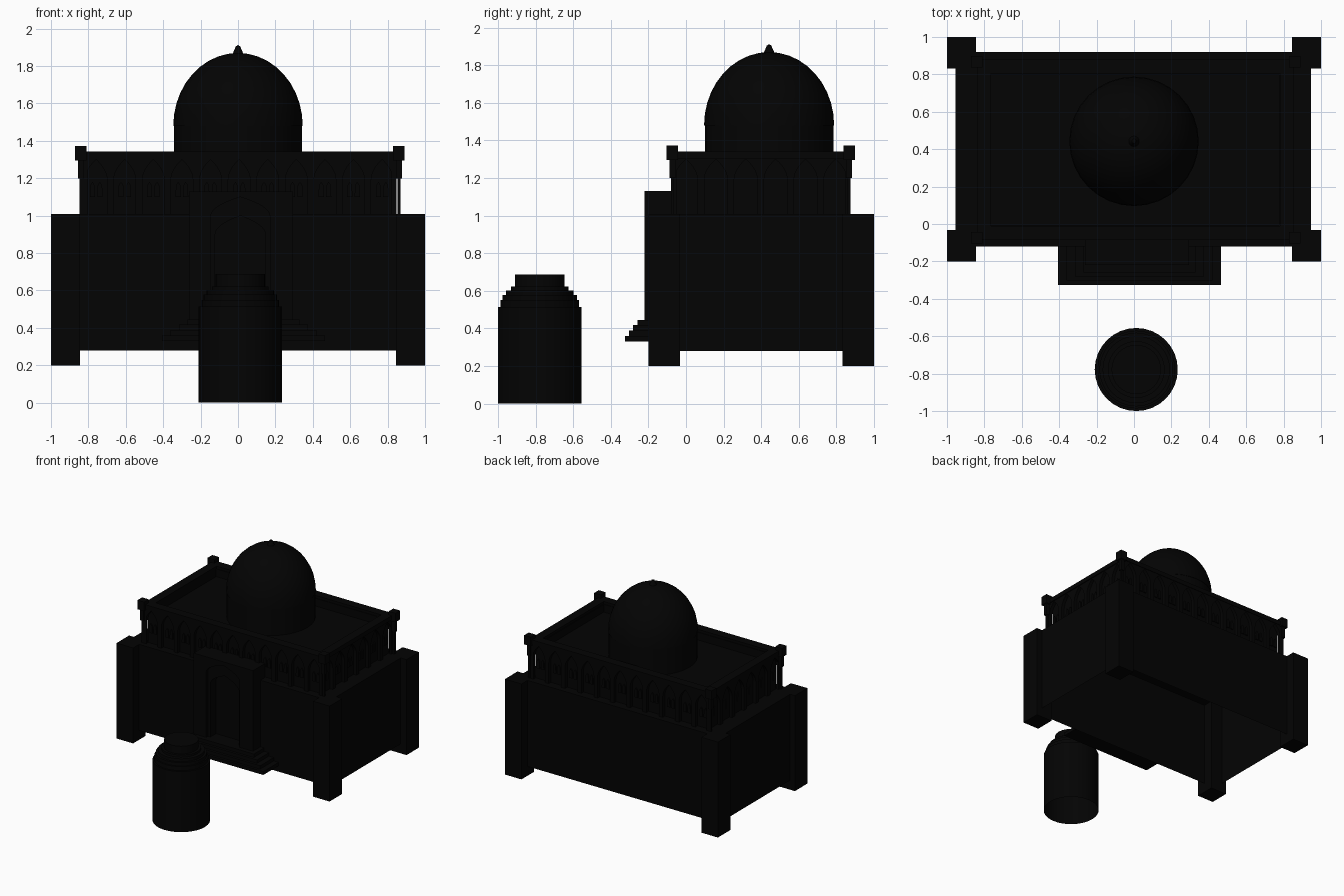
import bpy, bmesh, math
from mathutils import Vector, Matrix

if "Cube" in bpy.data.objects:
    bpy.data.objects.remove(bpy.data.objects["Cube"])

mat = bpy.data.materials.new("dark_stone")
mat.diffuse_color = (0.001, 0.001, 0.001, 1)
mat.use_nodes = True
mat.node_tree.nodes["Principled BSDF"].inputs["Base Color"].default_value = mat.diffuse_color


def finish(name, bm, smooth=False):
    bmesh.ops.recalc_face_normals(bm, faces=bm.faces)
    me = bpy.data.meshes.new(name)
    bm.to_mesh(me)
    bm.free()
    ob = bpy.data.objects.new(name, me)
    bpy.context.collection.objects.link(ob)
    me.materials.append(mat)
    if smooth:
        bpy.ops.object.select_all(action='DESELECT')
        ob.select_set(True)
        bpy.context.view_layer.objects.active = ob
        bpy.ops.object.shade_smooth_by_angle(angle=math.radians(35))
    return ob


def add_box(bm, x0, x1, y0, y1, z0, z1):
    m = Matrix.Translation(((x0 + x1) / 2, (y0 + y1) / 2, (z0 + z1) / 2))
    m = m @ Matrix.Diagonal((x1 - x0, y1 - y0, z1 - z0, 1))
    bmesh.ops.create_cube(bm, size=1, matrix=m)


def boxes(name, *dims):
    bm = bmesh.new()
    for d in dims:
        add_box(bm, *d)
    return finish(name, bm)


def frame(name, x0, x1, y0, y1, z0, z1, t):
    return boxes(name, (x0, x1, y0, y0 + t, z0, z1), (x0, x1, y1 - t, y1, z0, z1),
                 (x0, x0 + t, y0 + t, y1 - t, z0, z1), (x1 - t, x1, y0 + t, y1 - t, z0, z1))


def lathe(name, profile, cx, cy, n=32):
    bm = bmesh.new()
    vs = [bm.verts.new((cx + r, cy, z)) for r, z in profile]
    es = [bm.edges.new(p) for p in zip(vs, vs[1:])]
    bmesh.ops.spin(bm, geom=vs + es, cent=(cx, cy, 0), axis=(0, 0, 1),
                   angle=2 * math.pi, steps=n, use_merge=True)
    bmesh.ops.remove_doubles(bm, verts=bm.verts, dist=1e-5)
    return finish(name, bm, True)


def arch(u0, u1, spring, top, n=6):
    """Pointed arch outline from left springing to right springing."""
    h, c = (u1 - u0) / 2, (u0 + u1) / 2
    left = [(c - h * (1 - (i / n) ** 2), spring + (top - spring) * i / n) for i in range(n)]
    return left + [(c, top)] + [(2 * c - u, z) for u, z in reversed(left)]


def slab(bm, outline, place, depth):
    """Extrude a (u, z) outline inward by depth."""
    f = bm.faces.new([bm.verts.new(place(u, 0, z)) for u, z in outline])
    ext = bmesh.ops.extrude_face_region(bm, geom=[f])["geom"]
    d = place(0, depth, 0) - place(0, 0, 0)
    bmesh.ops.translate(bm, verts=[g for g in ext if isinstance(g, bmesh.types.BMVert)], vec=d)


# Main walls, open underneath
bm = bmesh.new()
add_box(bm, -0.955, 0.945, -0.12, 0.92, 0.28, 1.01)
bottom = min(bm.faces, key=lambda f: f.calc_center_median().z)
bmesh.ops.delete(bm, geom=[bottom], context='FACES')
finish("main_walls", bm)

# Corner piers
boxes("corner_piers", *[(x, x + 0.155, y, y + 0.168, 0.2, 1.01)
                        for x in (-1, 0.845) for y in (-0.2, 0.832)])

# Upper storey: core walls, sunken roof, cornice
frame("upper_walls", -0.81, 0.82, -0.05, 0.845, 1.01, 1.32, 0.045)
boxes("roof", (-0.78, 0.79, -0.02, 0.82, 1.235, 1.255))
frame("cornice", -0.84, 0.855, -0.085, 0.88, 1.305, 1.342, 0.075)

# Arcade of pointed arches with paired windows on all four sides
X0, X1, Y0, Y1 = -0.835, 0.847, -0.08, 0.875
sides = [((X0, Y0), (1, 0), (0, 1), X1 - X0, 11), ((X1, Y0), (0, 1), (-1, 0), Y1 - Y0, 6),
         ((X1, Y1), (-1, 0), (0, -1), X1 - X0, 11), ((X0, Y1), (0, -1), (1, 0), Y1 - Y0, 6)]
arc, win = bmesh.new(), bmesh.new()
for o, du, dn, length, count in sides:
    def place(u, d, z, o=o, du=du, dn=dn):
        return Vector((o[0] + du[0] * u + dn[0] * d, o[1] + du[1] * u + dn[1] * d, z))
    w, c = length / count, 0.018
    for i in range(count):
        a = i * w
        slab(arc, [(a, 1.01), (a + c, 1.01)] + arch(a + c, a + w - c, 1.19, 1.3)
             + [(a + w - c, 1.01), (a + w, 1.01), (a + w, 1.31), (a, 1.31)], place, 0.03)
        for s in (-0.02, 0.02):
            m = a + w / 2 + s
            slab(win, [(m - 0.014, 1.1)] + arch(m - 0.014, m + 0.014, 1.15, 1.18, 3)[1:-1]
                 + [(m + 0.014, 1.1)], lambda u, d, z: place(u, d + 0.02, z), 0.012)
finish("arcade", arc)
finish("windows", win)

# Corner posts with square caps
posts = []
for x in (-0.84, 0.86):
    for y in (-0.073, 0.868):
        posts += [(x - 0.008, x + 0.008, y - 0.008, y + 0.008, 1.01, 1.22),
                  (x - 0.016, x + 0.016, y - 0.016, y + 0.016, 1.2, 1.3),
                  (x - 0.031, x + 0.031, y - 0.031, y + 0.031, 1.295, 1.372)]
boxes("corner_posts", *posts)

# Dome on a drum, with finial
dome = [(0.342, 1.25), (0.342, 1.48), (0.346, 1.48)]
dome += [(0.346 * math.cos(t), 1.48 + 0.39 * math.sin(t))
         for t in [i * math.pi / 20 for i in range(1, 10)]]
lathe("dome", dome + [(0.028, 1.868), (0.02, 1.885), (0.012, 1.905), (0, 1.912)], 0, 0.442)

# Portal: two layers of pointed arch in front of the wall
P0, P1 = -0.262, 0.295
for name, a0, a1, spring, top, y, depth in (("portal_front", -0.145, 0.17, 1.0, 1.1, -0.22, 0.025),
                                            ("portal_inner", -0.122, 0.147, 0.9, 1.0, -0.195, 0.075)):
    bm = bmesh.new()
    slab(bm, [(P0, 0.33), (a0, 0.33)] + arch(a0, a1, spring, top, 8)
         + [(a1, 0.33), (P1, 0.33), (P1, 1.13), (P0, 1.13)],
         lambda u, d, z: Vector((u, y + d, z)), depth)
    finish(name, bm)
boxes("portal_back", (P0, P1, -0.12, -0.06, 1.01, 1.13))

# Entrance steps, narrowing upwards
boxes("steps", *[(-0.405 + 0.045 * i, 0.465 - 0.045 * i, -0.325 + 0.022 * i, -0.12,
                  0.33 + 0.029 * i, 0.359 + 0.029 * i) for i in range(4)])

# Free-standing stepped round pedestal, open underneath
lathe("round_pedestal", [(0.222, 0), (0.222, 0.515), (0.208, 0.515), (0.208, 0.55),
                         (0.197, 0.55), (0.197, 0.578), (0.18, 0.578), (0.18, 0.603),
                         (0.152, 0.603), (0.152, 0.622), (0.132, 0.622), (0.132, 0.687),
                         (0, 0.687)], 0.012, -0.778)
